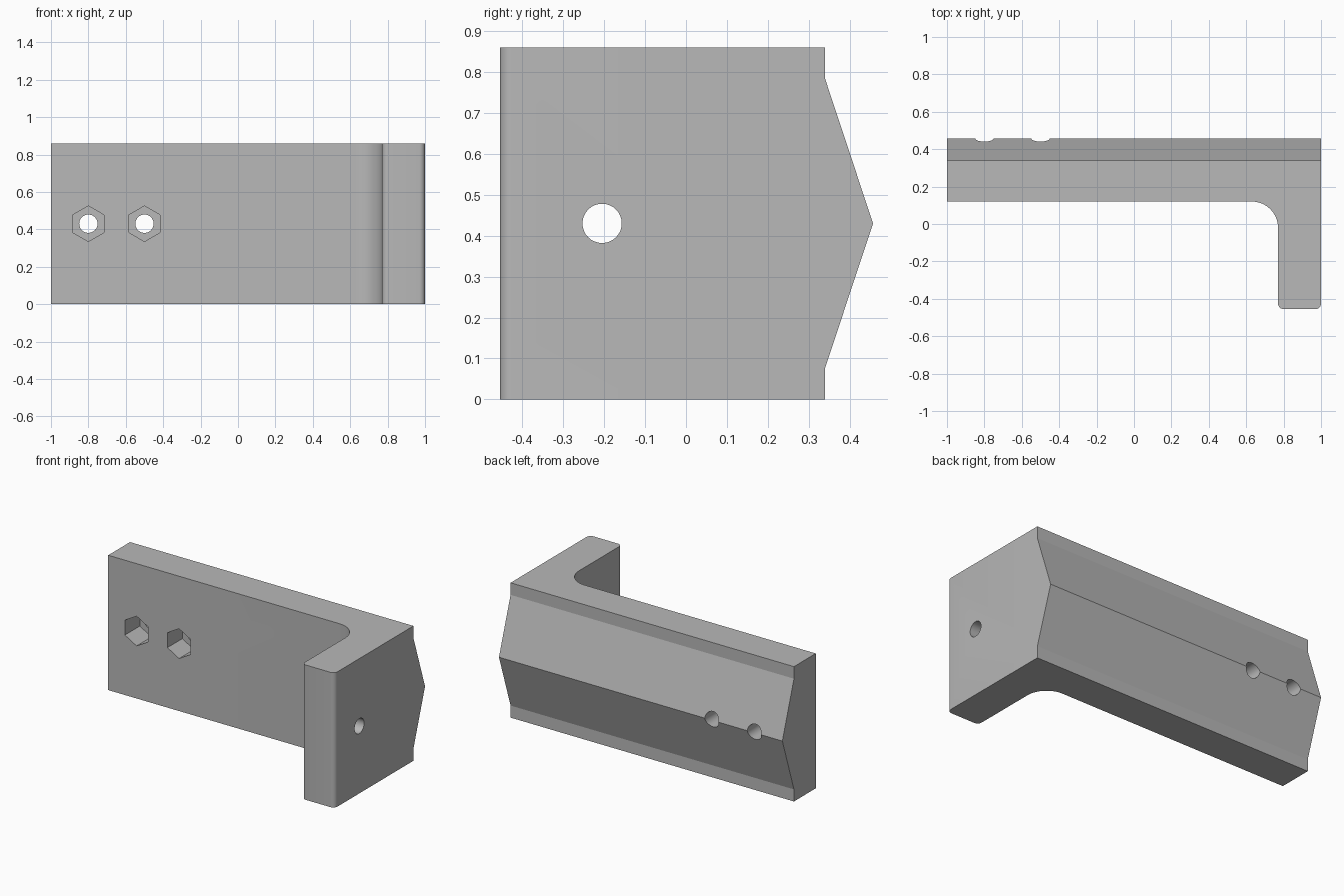
import bpy, bmesh
from math import pi, radians, sin, cos
from mathutils import Matrix, Vector

if "Cube" in bpy.data.objects:
    bpy.data.objects.remove(bpy.data.objects["Cube"], do_unlink=True)

HEIGHT = 0.86
MID = HEIGHT / 2

grey = bpy.data.materials.new("plain grey")
grey.use_nodes = True
COLOUR = (0.48, 0.48, 0.48, 1)
grey.diffuse_color = COLOUR
grey.node_tree.nodes["Principled BSDF"].inputs["Base Color"].default_value = COLOUR


def prism(name, points, direction):
    """Extrude a closed outline along a direction."""
    bm = bmesh.new()
    face = bm.faces.new([bm.verts.new(p) for p in points])
    grown = bmesh.ops.extrude_face_region(bm, geom=[face])["geom"]
    verts = [g for g in grown if isinstance(g, bmesh.types.BMVert)]
    bmesh.ops.translate(bm, verts=verts, vec=direction)
    bmesh.ops.recalc_face_normals(bm, faces=bm.faces)
    mesh = bpy.data.meshes.new(name)
    bm.to_mesh(mesh)
    bm.free()
    mesh.materials.append(grey)
    obj = bpy.data.objects.new(name, mesh)
    bpy.context.collection.objects.link(obj)
    return obj


def arc(cx, cy, radius, start, end, steps):
    angles = [radians(start + (end - start) * i / steps) for i in range(steps + 1)]
    return [(cx + radius * cos(a), cy + radius * sin(a), 0) for a in angles]


def combine(target, tool, operation):
    mod = target.modifiers.new(tool.name, "BOOLEAN")
    mod.object, mod.operation, mod.solver = tool, operation, "EXACT"
    bpy.context.view_layer.objects.active = target
    bpy.ops.object.modifier_apply(modifier=mod.name)
    bpy.data.objects.remove(tool, do_unlink=True)


# L-shaped plan with a filleted inner corner and a rounded leg tip
plan = [(1, 0.6, 0), (-1, 0.6, 0), (-1, 0.12, 0)]
plan += arc(0.63, -0.02, 0.14, 90, 0, 16)
plan += arc(0.8, -0.425, 0.03, 180, 270, 6)
plan += arc(0.97, -0.425, 0.03, 270, 360, 6)
bracket = prism("angle_bracket", plan, (0, 0, HEIGHT))

# Side profile trims the back into a shallow ridge
side = [(-1, -1), (0.34, -1), (0.34, 0.077), (0.457, MID),
        (0.34, HEIGHT - 0.077), (0.34, 2), (-1, 2)]
combine(bracket, prism("ridge_trim", [(-2, y, z) for y, z in side], (4, 0, 0)), "INTERSECT")


def drill(name, start, direction, radius, sides):
    """Cut a round or polygonal hole from a start point along a direction."""
    axis = Vector(direction)
    turn = Matrix.Rotation(pi / 2, 3, "X" if axis.y else "Y")
    ring = [turn @ Vector((radius * sin(2 * pi * i / sides),
                           radius * cos(2 * pi * i / sides), 0)) + Vector(start)
            for i in range(sides)]
    combine(bracket, prism(name, ring, axis), "DIFFERENCE")


# Bolt holes with hexagonal nut pockets, opening on the front of the long arm
for x in (-0.8, -0.5):
    drill("nut_pocket", (x, 0, MID), (0, 0.27, 0), 0.095, 6)
    drill("bolt_hole", (x, 0, MID), (0, 1, 0), 0.049, 32)

# Cross hole through the leg
drill("leg_hole", (0.6, -0.205, MID), (0.6, 0, 0), 0.048, 32)

# Smooth the fillets and bores, keep the edges sharp
bpy.ops.object.select_all(action="DESELECT")
bracket.select_set(True)
bpy.context.view_layer.objects.active = bracket
bpy.ops.object.shade_smooth_by_angle(angle=radians(17))
